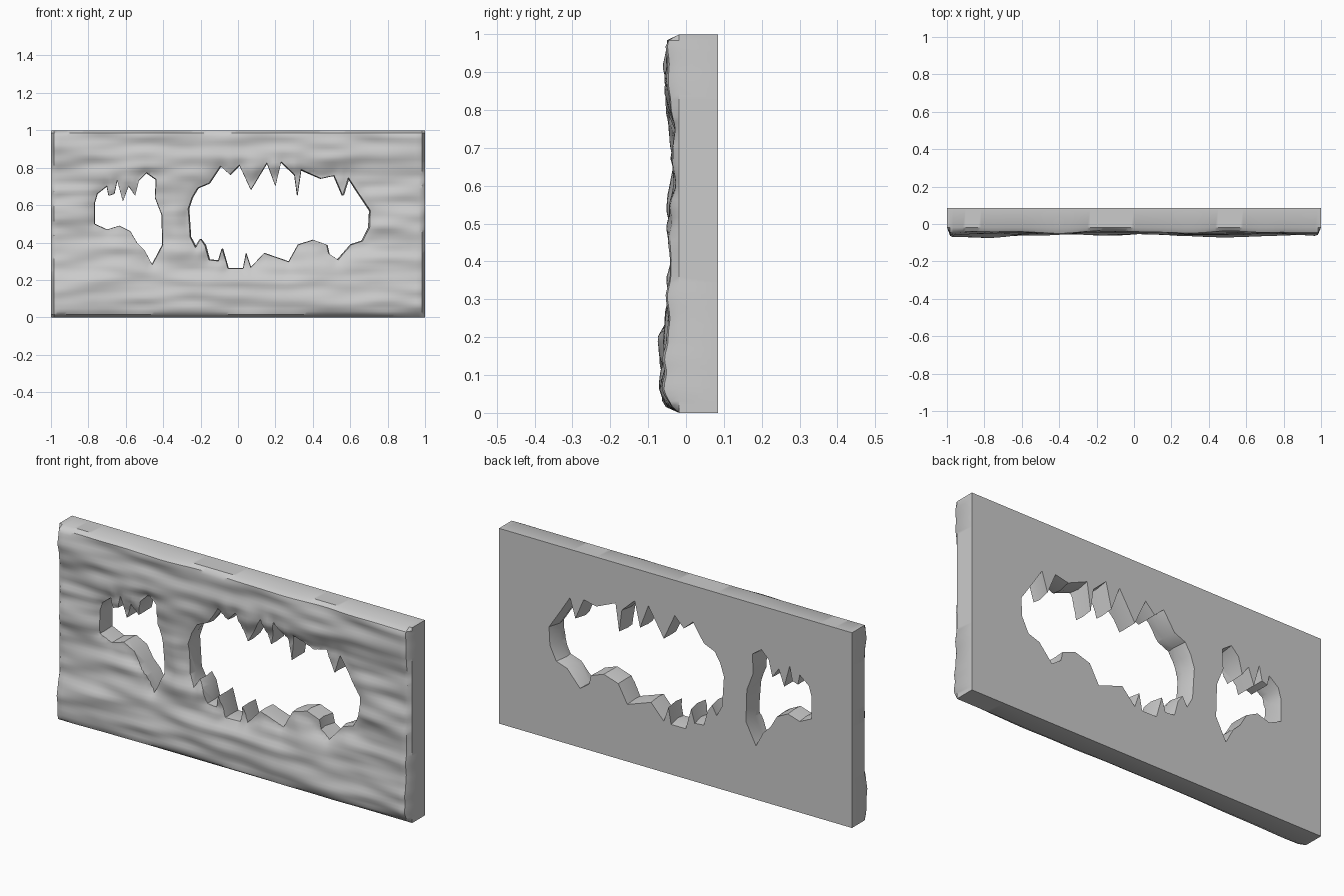
import bpy, bmesh, math
from mathutils import Vector, noise
from mathutils.geometry import intersect_point_line

if "Cube" in bpy.data.objects:
    bpy.data.objects.remove(bpy.data.objects["Cube"])

BACK = 0.085
# Jagged hole outlines (x, z)
SMALL = [(-.765,.5),(-.765,.61),(-.75,.66),(-.70,.70),(-.69,.65),(-.66,.66),(-.645,.73),
         (-.615,.62),(-.585,.70),(-.55,.65),(-.53,.73),(-.49,.77),(-.44,.735),(-.445,.64),
         (-.41,.55),(-.405,.39),(-.46,.285),(-.50,.36),(-.54,.40),(-.575,.46),(-.635,.49),(-.70,.47)]
LARGE = [(-.26,.58),(-.24,.64),(-.21,.69),(-.15,.715),(-.09,.805),(-.04,.76),(.01,.81),(.07,.68),
         (.155,.82),(.20,.70),(.23,.825),(.30,.76),(.315,.65),(.335,.785),(.44,.74),(.51,.755),
         (.555,.65),(.585,.745),(.64,.66),(.70,.57),(.695,.48),(.66,.41),(.60,.39),(.53,.31),
         (.48,.345),(.47,.39),(.40,.415),(.32,.39),(.27,.30),(.14,.345),(.07,.27),(.045,.345),
         (.03,.265),(-.05,.265),(-.08,.37),(-.10,.305),(-.15,.31),(-.17,.385),(-.195,.42),
         (-.22,.375),(-.25,.43)]


def new_object(name, bm):
    bmesh.ops.recalc_face_normals(bm, faces=bm.faces)
    me = bpy.data.meshes.new(name)
    bm.to_mesh(me)
    bm.free()
    ob = bpy.data.objects.new(name, me)
    bpy.context.collection.objects.link(ob)
    return ob


def rim_distance(x, z):
    p, best = Vector((x, z, 0)), 9
    for pts in (SMALL, LARGE):
        for i, b in enumerate(pts):
            a, b = Vector((*pts[i - 1], 0)), Vector((*b, 0))
            q, t = intersect_point_line(p, a, b)
            q = a if t < 0 else b if t > 1 else q
            best = min(best, (q - p).length)
    return best


def interp(table, t):
    for (a, va), (b, vb) in zip(table, table[1:]):
        if t <= b:
            return va + (vb - va) * (t - a) / (b - a)
    return table[-1][1]


# Average relief by height, thicker at the top and bottom rails
RELIEF = [(0, .048), (.1, .055), (.2, .06), (.3, .045), (.5, .035), (.7, .038), (.85, .05), (1, .048)]


def front_depth(x, z):
    d = interp(RELIEF, z)
    d += .022 * noise.noise(Vector((x * 1.8, 3.1, z * 6)))
    d += .014 * noise.noise(Vector((x * 4, 9.7, z * 18)))
    d -= .022 * math.exp(-rim_distance(x, z) / .04)
    edge = min(1 - abs(x), z, 1 - z)
    r = min(1, edge / .035)
    d = max(.018, min(.084, d))
    return .018 + (d - .018) * math.sqrt(max(0, 1 - (1 - r) ** 2))


# Slab: carved front grid, straight sides, flat back
bm = bmesh.new()
bmesh.ops.create_grid(bm, x_segments=120, y_segments=64, size=1)
for v in bm.verts:
    x, z = v.co.x, v.co.y * .5 + .5
    v.co = (x, -front_depth(x, z), z)
rim = [e for e in bm.edges if e.is_boundary]
ext = bmesh.ops.extrude_edge_only(bm, edges=rim)['geom']
for v in ext:
    if isinstance(v, bmesh.types.BMVert):
        v.co.y = BACK
bmesh.ops.holes_fill(bm, edges=[e for e in bm.edges if e.is_boundary], sides=0)
slab = new_object("broken_wall_panel", bm)


# Hole cutters, narrowest mid-depth and flaring to both faces
def cutter(name, pts):
    cx = sum(p[0] for p in pts) / len(pts)
    cz = sum(p[1] for p in pts) / len(pts)
    bm = bmesh.new()
    rings = []
    for y, s in ((-.12, 1.05), (.02, 1), (.12, 1.05)):
        rings.append([bm.verts.new((cx + (x - cx) * s, y, cz + (z - cz) * s)) for x, z in pts])
    n = len(pts)
    for a, b in zip(rings, rings[1:]):
        for i in range(n):
            j = (i + 1) % n
            bm.faces.new((a[i], a[j], b[j], b[i]))
    bm.faces.new(rings[0])
    bm.faces.new(rings[-1][::-1])
    ob = new_object(name, bm)
    ob.hide_render = True
    return ob


bpy.context.view_layer.objects.active = slab
slab.select_set(True)
for name, pts in (("small_hole_cutter", SMALL), ("large_hole_cutter", LARGE)):
    c = cutter(name, pts)
    m = slab.modifiers.new(name, 'BOOLEAN')
    m.operation, m.solver, m.object = 'DIFFERENCE', 'EXACT', c
    bpy.ops.object.modifier_apply(modifier=name)
    bpy.data.objects.remove(c)
bpy.ops.object.shade_smooth_by_angle(angle=math.radians(35))
